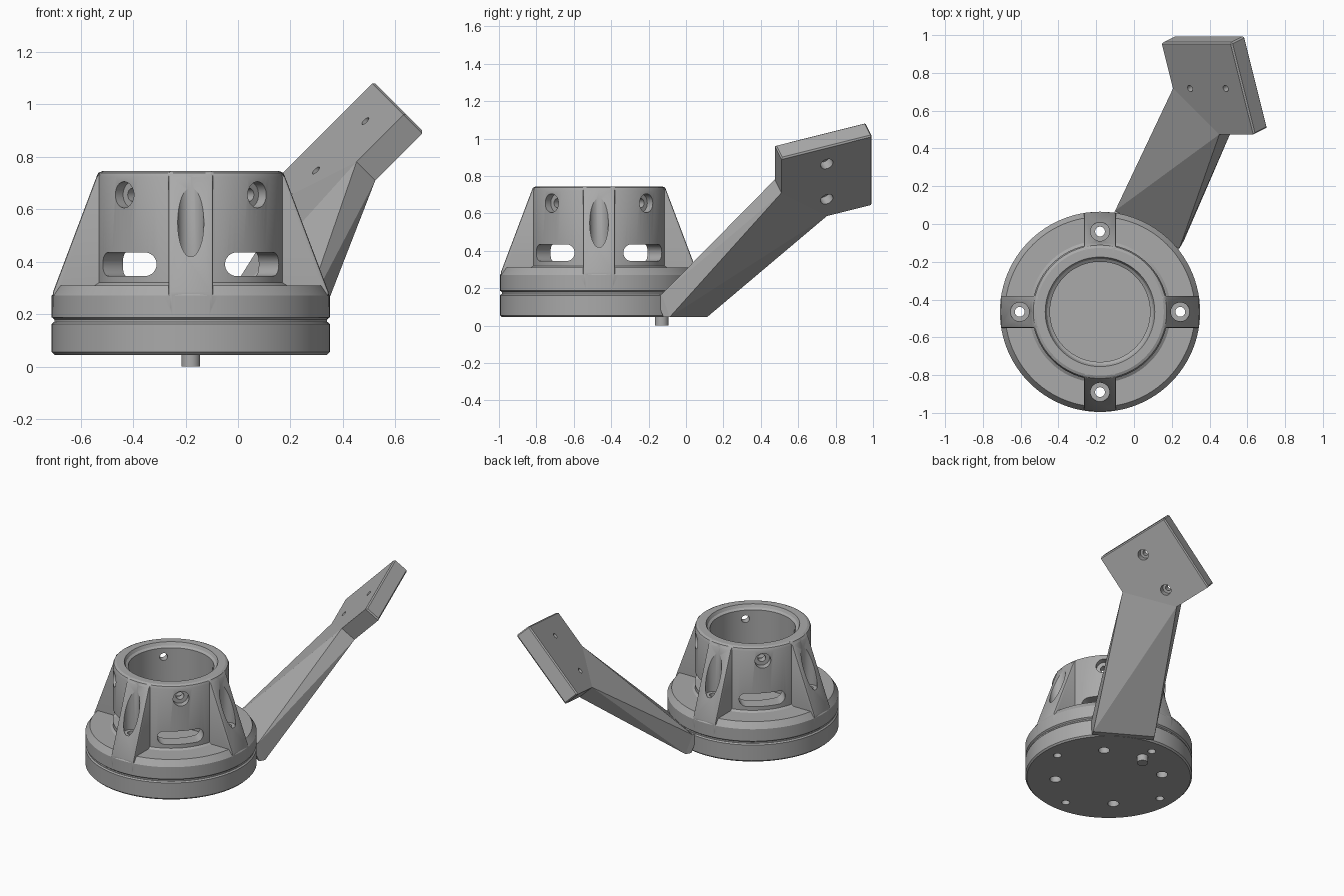
import bpy, bmesh, math
from mathutils import Vector, Matrix

if "Cube" in bpy.data.objects:
    bpy.data.objects.remove(bpy.data.objects["Cube"])

grey = bpy.data.materials.new("plain_grey")
grey.use_nodes = True
COLOUR = (0.4, 0.4, 0.4, 1)
grey.diffuse_color = COLOUR
grey.node_tree.nodes["Principled BSDF"].inputs["Base Color"].default_value = COLOUR

AXIS = Vector((-0.18, -0.465, 0))      # centre of the round housing
R = 0.53                               # base radius


def make(name, bm):
    bmesh.ops.recalc_face_normals(bm, faces=bm.faces)
    mesh = bpy.data.meshes.new(name)
    bm.to_mesh(mesh)
    bm.free()
    mesh.materials.append(grey)
    obj = bpy.data.objects.new(name, mesh)
    bpy.context.scene.collection.objects.link(obj)
    return obj


def hull(name, points):
    """Convex solid around a few points."""
    bm = bmesh.new()
    for p in points:
        bm.verts.new(p)
    bmesh.ops.convex_hull(bm, input=bm.verts[:])
    bmesh.ops.dissolve_limit(bm, angle_limit=0.002, verts=bm.verts[:], edges=bm.edges[:])
    return make(name, bm)


def ring(p, direction, radius, n=32):
    """Circle of points around p, facing direction."""
    turn = Vector(direction).to_track_quat('Z', 'Y')
    return [Vector(p) + turn @ Vector((radius * math.cos(a), radius * math.sin(a), 0))
            for a in (math.tau * i / n for i in range(n))]


def rod(name, p, q, radius):
    p, q = Vector(p), Vector(q)
    return hull(name, ring(p, q - p, radius) + ring(q, q - p, radius))


def lathe(name, profile, steps=96):
    """Closed (radius, z) profile spun around the housing axis."""
    bm = bmesh.new()
    vs = [bm.verts.new(AXIS + Vector((r, 0, z))) for r, z in profile]
    es = [bm.edges.new((vs[i - 1], vs[i])) for i in range(len(vs))]
    bmesh.ops.spin(bm, geom=vs + es, cent=AXIS, axis=(0, 0, 1),
                   angle=math.tau, steps=steps, use_merge=True)
    bmesh.ops.remove_doubles(bm, verts=bm.verts[:], dist=1e-5)
    return make(name, bm)


def combine(obj, tool, op='DIFFERENCE'):
    mod = obj.modifiers.new("combine", 'BOOLEAN')
    mod.object, mod.operation, mod.solver = tool, op, 'EXACT'
    bpy.context.view_layer.objects.active = obj
    bpy.ops.object.modifier_apply(modifier=mod.name)
    bpy.data.objects.remove(tool)


def around(angle, r, side=0.0, z=0.0):
    """Point at radius r, shifted sideways, turned around the housing axis."""
    return AXIS + Matrix.Rotation(angle, 3, 'Z') @ Vector((r, side, z))


# Base disc with chamfered rims
base = hull("base_disc", [p for r, z in ((R - .01, .045), (R, .055), (R, .162), (R - .008, .17))
                          for p in ring(AXIS + Vector((0, 0, z)), (0, 0, 1), r, 96)])

# Collar and hollow tube
housing = lathe("housing", [
    (.265, .169), (.52, .169), (.52, .18), (R, .188), (R, .27), (.503, .31),
    (.375, .31), (.36, .32), (.36, .722), (.353, .738), (.338, .745),
    (.29, .745), (.28, .725), (.265, .715)])

quarters = [i * math.pi / 2 for i in range(4)]

# Four sloping ribs
RIB = [(.30, .22), (.525, .22), (.525, .285), (.36, .722), (.338, .745), (.30, .745)]
for a in quarters:
    rib = hull("rib", [around(a, r, s, z) for r, z in RIB for s in (-.085, .085)])
    bev = rib.modifiers.new("soften", 'BEVEL')
    bev.width, bev.segments = 0.008, 2
    bpy.context.view_layer.objects.active = rib
    bpy.ops.object.modifier_apply(modifier=bev.name)
    combine(housing, rib, 'UNION')

# Holes: rib bolts on the axes, slots and side screws on the diagonals
for a in quarters:
    combine(housing, rod("cut", around(a, .425, 0, .42), around(a, .425, 0, .9), .05))
    for body in (housing, base):
        combine(body, rod("cut", around(a, .425, 0, 0), around(a, .425, 0, .6), .026))
    d = a + math.pi / 4
    out = around(d, 1) - AXIS
    slot = [p for r in (.2, .45) for s in (-.1, .1)
            for p in ring(around(d, r, s, .39), out, .045)]
    combine(housing, hull("cut", slot))
    combine(housing, rod("cut", around(d, .315, 0, .655), around(d, .5, 0, .655), .05))
    combine(housing, rod("cut", around(d, .2, 0, .655), around(d, .4, 0, .655), .025))
    combine(base, rod("cut", around(d, .34, 0, 0), around(d, .34, 0, .12), .036))

# Locating pin underneath
pin = rod("locating_pin", around(math.pi / 2, .335), around(math.pi / 2, .335, 0, .1), .036)

# Tilted mounting plate, with one corner running into the arm
top_corner = Vector((.515, .96, 1.087))
u = Vector((-1, 0, -1)).normalized() * 0.522
v = Vector((.236, -.943, -.236)).normalized() * 0.515
t = Vector((.667, .333, -.667)) * 0.107
join_left, join_right = top_corner + u + v / 2, top_corner + v + u / 2
outline = [top_corner, top_corner + u, join_left, join_right, top_corner + v]
plate = hull("mounting_plate", [p + k * t for p in outline for k in (0, 1)])
bm = bmesh.new()
bm.from_mesh(plate.data)
joins = [p + k * t for p in (join_left, join_right) for k in (0, 1)]
rim = [e for e in bm.edges
       if not any((w.co - j).length < 1e-4 for w in e.verts for j in joins)]
bmesh.ops.bevel(bm, geom=rim, offset=0.008, segments=1, affect='EDGES')
bm.to_mesh(plate.data)
bm.free()

# Two countersunk screw holes in the plate
middle = top_corner + u / 2 + v / 2
for k in (-.255, .255):
    p = middle + k * u
    combine(plate, rod("cut", p - t, p + 2 * t, .018))
    combine(plate, rod("cut", p + .5 * t, p + 2 * t, .035))

# Twisted arm, from a short foot in the base up to the plate
left, right = Vector((-.1, .07, .168)), Vector((.24, -.13, .168))
low = Vector((.025, .043, -.122))
inward = Vector((-.5, -.866, 0)) * 0.04
foot = [left, right, left + low, right + low]
arm_foot = hull("arm_foot", foot + [p + inward for p in foot])
arm = hull("arm", foot + [join_left, join_right, join_left + t, join_right + t])

# Smooth the round surfaces, keep edges crisp
for obj in (base, housing, pin, plate, arm_foot, arm):
    bpy.ops.object.select_all(action='DESELECT')
    obj.select_set(True)
    bpy.context.view_layer.objects.active = obj
    bpy.ops.object.shade_smooth_by_angle(angle=math.radians(25))
